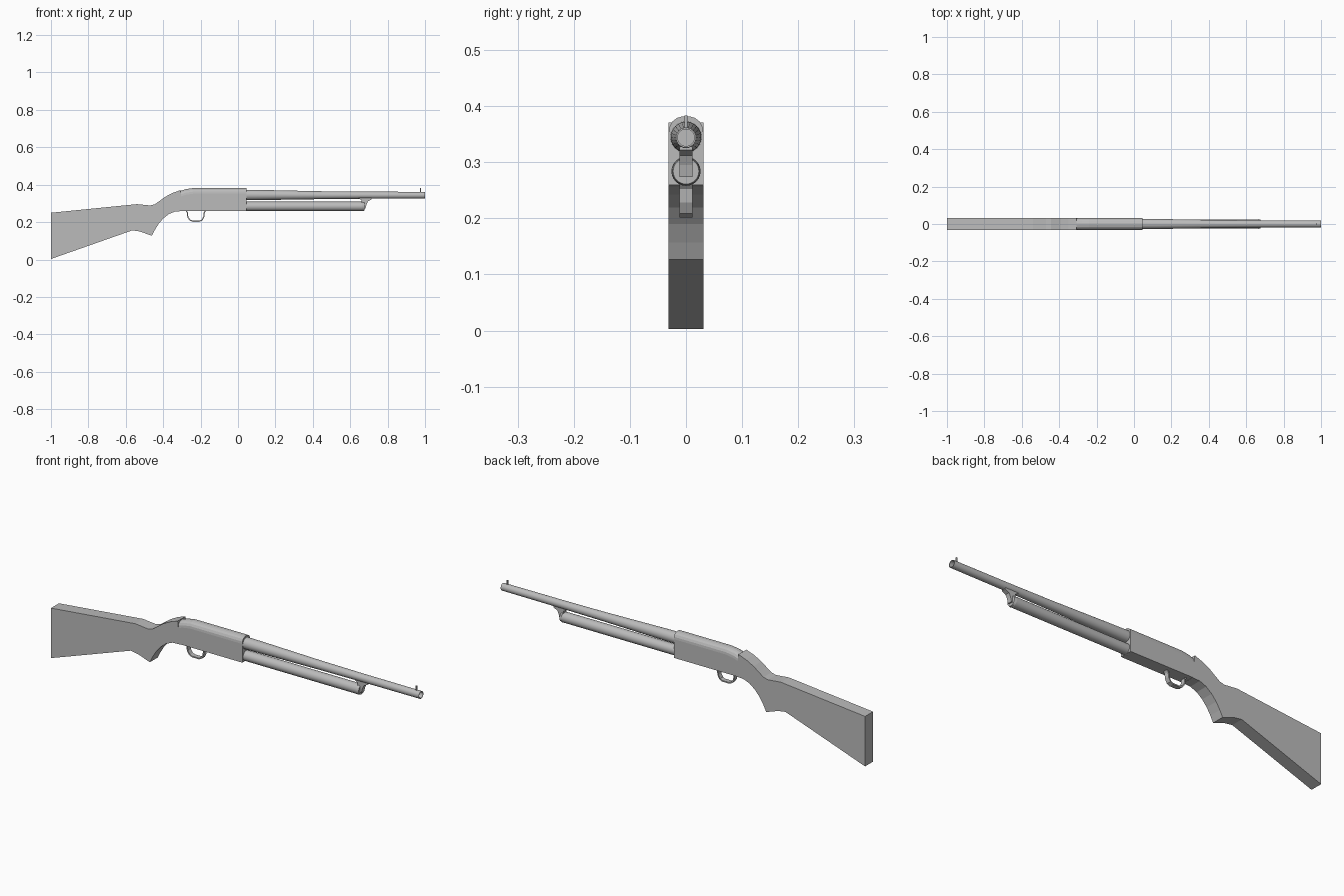
import bpy, bmesh, math
from mathutils import Vector

if "Cube" in bpy.data.objects:
    bpy.data.objects.remove(bpy.data.objects["Cube"])

steel = bpy.data.materials.new("plain grey")
steel.diffuse_color = (0.5, 0.5, 0.5, 1)
steel.use_nodes = True
steel.node_tree.nodes["Principled BSDF"].inputs["Base Color"].default_value = steel.diffuse_color


def make(name, verts, faces, smooth=False):
    me = bpy.data.meshes.new(name)
    me.from_pydata(verts, [], faces)
    bm = bmesh.new()
    bm.from_mesh(me)
    bmesh.ops.recalc_face_normals(bm, faces=bm.faces)
    bm.to_mesh(me)
    bm.free()
    me.materials.append(steel)
    ob = bpy.data.objects.new(name, me)
    bpy.context.collection.objects.link(ob)
    if smooth:
        bpy.ops.object.select_all(action='DESELECT')
        ob.select_set(True)
        bpy.context.view_layer.objects.active = ob
        bpy.ops.object.shade_smooth_by_angle(angle=math.radians(35))
    return ob


def loft(name, rings, closed=False, smooth=False):
    """Skin equal-sized rings of points; cap the ends unless the loft is closed."""
    n, m = len(rings[0]), len(rings)
    verts = [p for r in rings for p in r]
    faces = []
    for i in range(m if closed else m - 1):
        j = (i + 1) % m
        for k in range(n):
            l = (k + 1) % n
            faces.append((i * n + k, i * n + l, j * n + l, j * n + k))
    if not closed:
        faces += [tuple(range(n)), tuple(range((m - 1) * n, m * n))]
    return make(name, verts, faces, smooth)


def slab(name, outline, half):
    return loft(name, [[(x, y, z) for x, z in outline] for y in (-half, half)])


def tube(name, stations, sides=24, closed=False):
    """Round part along x from (x, centre z, radius) stations."""
    rings = [[(x, r * math.cos(2 * math.pi * k / sides),
               z + r * math.sin(2 * math.pi * k / sides)) for k in range(sides)]
             for x, z, r in stations]
    return loft(name, rings, closed, True)


# Wooden-style stock with curved grip
slab("stock", [
    (-1, 0.003), (-1, 0.25), (-0.54, 0.296), (-0.47, 0.289), (-0.445, 0.295),
    (-0.42, 0.313), (-0.39, 0.335), (-0.35, 0.356), (-0.308, 0.371),
    (-0.295, 0.259), (-0.335, 0.257), (-0.37, 0.243), (-0.40, 0.219),
    (-0.425, 0.19), (-0.445, 0.157), (-0.46, 0.127), (-0.525, 0.15),
    (-0.565, 0.156)], 0.031)

# Receiver with rounded top
half_section = [(0.031, 0.030), (0.0295, 0.019), (0.024, 0.009), (0.016, 0.003), (0.006, 0)]
rings = []
for xt, xb, top in ((-0.31, -0.295, 0.366), (-0.28, -0.27, 0.376),
                    (-0.24, -0.24, 0.382), (0.045, 0.045, 0.382)):
    right = [(xb, 0.031, 0.26)] + [(xt, y, top - d) for y, d in half_section]
    rings.append(right + [(x, -y, z) for x, y, z in reversed(right)])
loft("receiver", rings)

# Hollow tapered barrel and bore plug
tube("barrel", [(0.03, 0.345, 0.028), (0.12, 0.345, 0.027), (0.45, 0.344, 0.021),
                (0.66, 0.344, 0.019), (1, 0.344, 0.018),
                (1, 0.344, 0.015), (0.8, 0.344, 0.015)])

# Magazine tube under the barrel
tube("magazine_tube", [(0.03, 0.284, 0.025), (0.67, 0.284, 0.025)])
tube("magazine_cap", [(0.665, 0.284, 0.026), (0.675, 0.284, 0.023)])

# Curved lug joining the magazine to the barrel
slab("barrel_lug", [(0.66, 0.274), (0.682, 0.274), (0.687, 0.295), (0.695, 0.312),
                    (0.715, 0.322), (0.715, 0.33), (0.64, 0.33), (0.66, 0.318)], 0.0115)

# Front sight post
slab("front_sight", [(0.972, 0.358), (0.972, 0.383), (0.978, 0.383), (0.978, 0.358)], 0.003)

# Trigger guard: thin strap swept round a loop
path = [Vector(p) for p in ((-0.285, 0.265), (-0.274, 0.252), (-0.271, 0.226), (-0.258, 0.208),
                            (-0.242, 0.202), (-0.205, 0.202), (-0.190, 0.209),
                            (-0.180, 0.228), (-0.177, 0.252), (-0.166, 0.265))]
rings = []
for i, p in enumerate(path):
    t = (path[min(i + 1, len(path) - 1)] - path[max(i - 1, 0)]).normalized()
    q = p + Vector((-t.y, t.x)) * 0.006
    rings.append([(p.x, -0.0115, p.y), (p.x, 0.0115, p.y), (q.x, 0.0115, q.y), (q.x, -0.0115, q.y)])
loft("trigger_guard", rings)
